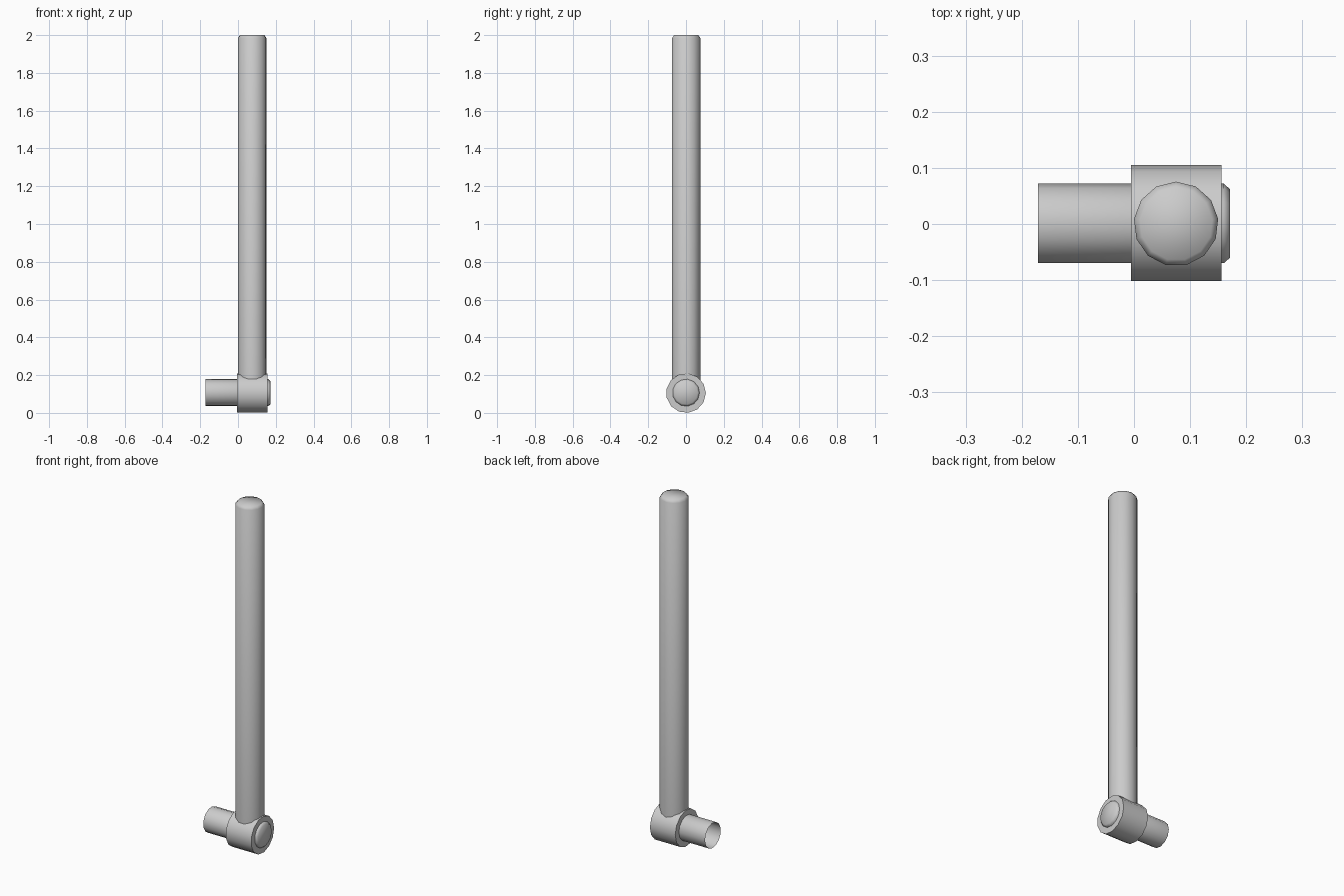
import bpy, bmesh, math

if "Cube" in bpy.data.objects:
    bpy.data.objects.remove(bpy.data.objects["Cube"])

SIDES = 13


def tube(name, axis, centre, rings, cap_start, cap_end):
    """Loft 13-sided rings given as (position along axis, radius); one corner points to +y."""
    bm = bmesh.new()
    loops = []
    for t, r in rings:
        loop = []
        for i in range(SIDES):
            a = 2 * math.pi * i / SIDES
            y, s = r * math.cos(a), r * math.sin(a)
            co = (centre + s, y, t) if axis == "z" else (t, y, centre + s)
            loop.append(bm.verts.new(co))
        loops.append(loop)
    for a, b in zip(loops, loops[1:]):
        for i in range(SIDES):
            j = (i + 1) % SIDES
            bm.faces.new((a[i], a[j], b[j], b[i]))
    if cap_start:
        bm.faces.new(loops[0])
    if cap_end:
        bm.faces.new(loops[-1])
    bmesh.ops.recalc_face_normals(bm, faces=bm.faces)
    mesh = bpy.data.meshes.new(name)
    bm.to_mesh(mesh)
    bm.free()
    obj = bpy.data.objects.new(name, mesh)
    bpy.context.collection.objects.link(obj)
    bpy.ops.object.select_all(action="DESELECT")
    obj.select_set(True)
    bpy.context.view_layer.objects.active = obj
    bpy.ops.object.shade_smooth_by_angle(angle=math.radians(65))
    return obj


# Hub lying along x
tube("hub", "x", 0.105, [(-0.005, 0.105), (0.156, 0.105)], True, True)

# Pivot pin through the hub: open on the left, chamfered cap on the right
tube("pivot_pin", "x", 0.107, [(-0.171, 0.072), (0.160, 0.072), (0.171, 0.062)], False, True)

# Long upright lever with a chamfered top, its foot buried in the hub
tube("lever_rod", "z", 0.075, [(0.12, 0.0755), (1.985, 0.0755), (2.0, 0.065)], False, True)
